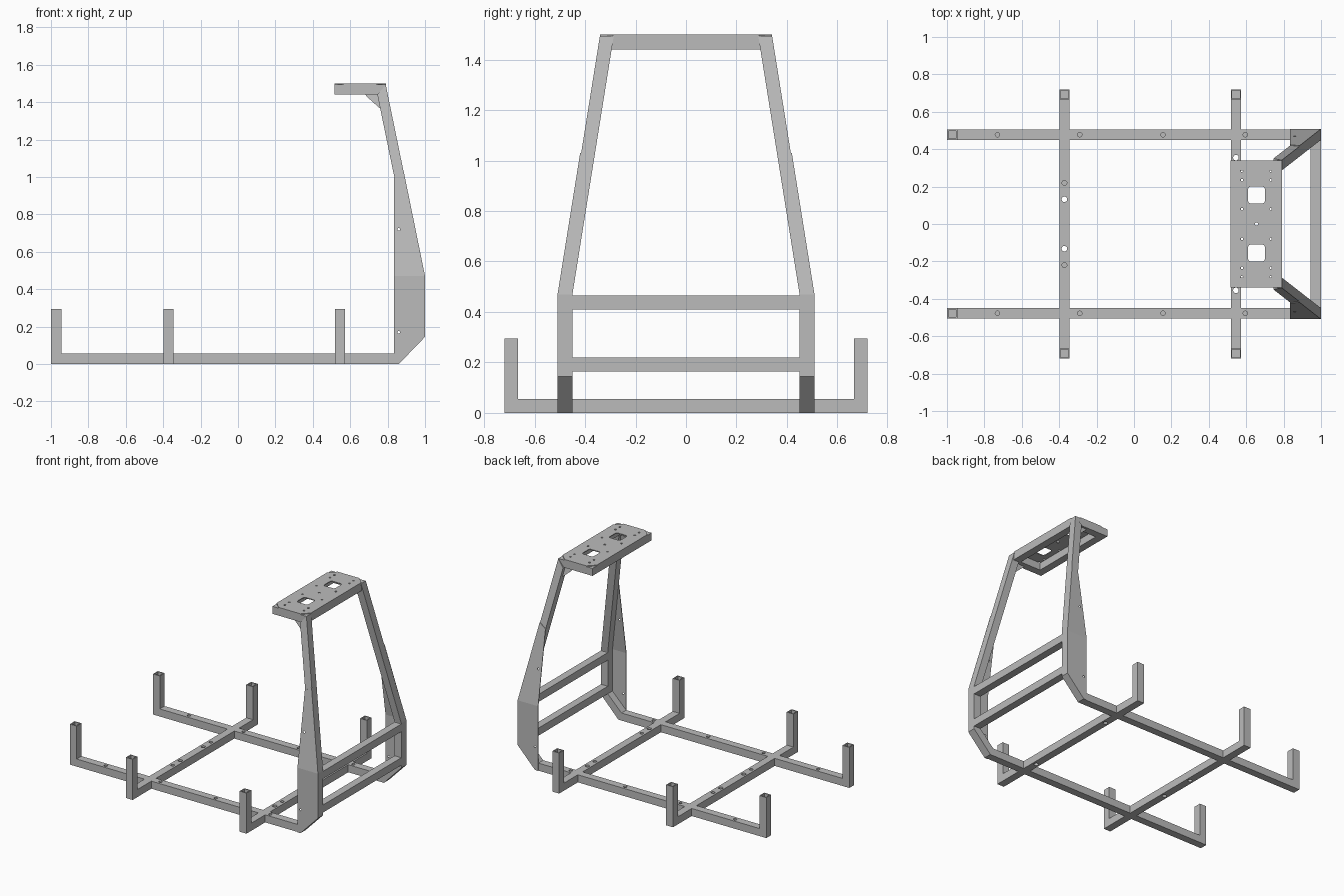
import bpy, bmesh
from math import pi
from mathutils import Matrix, Vector

cube = bpy.data.objects.get("Cube")
if cube:
    bpy.data.objects.remove(cube, do_unlink=True)

GREY = (0.5, 0.5, 0.5, 1)
steel = bpy.data.materials.new("steel_grey")
steel.use_nodes = True
steel.diffuse_color = GREY
steel.node_tree.nodes["Principled BSDF"].inputs["Base Color"].default_value = GREY

T = 0.055       # tube width
POST = 0.295    # height of the short posts
BEND = 0.47     # height where the legs start leaning inward


def finish(name, bm):
    bmesh.ops.recalc_face_normals(bm, faces=bm.faces)
    mesh = bpy.data.meshes.new(name)
    bm.to_mesh(mesh)
    bm.free()
    mesh.materials.append(steel)
    obj = bpy.data.objects.new(name, mesh)
    bpy.context.scene.collection.objects.link(obj)
    return obj


def loft(name, rings):
    """Closed solid through matching rings of points."""
    bm = bmesh.new()
    loops = [[bm.verts.new(p) for p in ring] for ring in rings]
    for a, b in zip(loops, loops[1:]):
        for i in range(len(a)):
            j = (i + 1) % len(a)
            bm.faces.new((a[i], a[j], b[j], b[i]))
    bm.faces.new(loops[0])
    bm.faces.new(loops[-1])
    return finish(name, bm)


def add_box(bm, lo, hi, round_corners=0):
    lo, hi = Vector(lo), Vector(hi)
    m = Matrix.Translation((lo + hi) / 2) @ Matrix.Diagonal((*(hi - lo), 1))
    verts = bmesh.ops.create_cube(bm, size=1, matrix=m)["verts"]
    if round_corners:
        edges = {e for v in verts for e in v.link_edges
                 if abs(e.verts[0].co.z - e.verts[1].co.z) > 0.001}
        bmesh.ops.bevel(bm, geom=list(edges), offset=round_corners, segments=4,
                        profile=0.5, affect="EDGES")


def add_drill(bm, centre, radius, depth, along_y=False):
    m = Matrix.Translation(centre)
    if along_y:
        m = m @ Matrix.Rotation(pi / 2, 4, "X")
    bmesh.ops.create_cone(bm, cap_ends=True, segments=20, radius1=radius,
                          radius2=radius, depth=depth, matrix=m)


def cut(obj, bm):
    """Subtract the cutter mesh from the object and bake the result."""
    cutter = finish("cutter", bm)
    cutter.hide_render = True
    mod = obj.modifiers.new("holes", "BOOLEAN")
    mod.operation, mod.solver, mod.object = "DIFFERENCE", "EXACT", cutter
    graph = bpy.context.evaluated_depsgraph_get()
    baked = bpy.data.meshes.new_from_object(obj.evaluated_get(graph))
    obj.modifiers.clear()
    obj.data = baked
    bpy.data.objects.remove(cutter, do_unlink=True)


def lean(base, z):
    return base - 0.16 * max(0, z - BEND)


def post_bore(bm, x, y):
    r = T / 2 - 0.007
    add_box(bm, (x - r, y - r, 0.03), (x + r, y + r, POST + 0.05))


# Side frames: front post, floor rail, kicked-up heel and leaning leg in one tube
SIDE_PATH = [((-1, POST), (T - 1, POST)), ((-1, 0), (T - 1, T)),
             ((0.86, 0), (0.835, T)), ((1, 0.145), (1 - T, 0.165)),
             ((1, BEND), (1 - T, BEND)), ((0.79, 1.493), (0.745, 1.44))]
for side, s in (("left", 1), ("right", -1)):
    # the model faces -y, so sides here are the two ends along y
    end = "back" if s > 0 else "front"
    rail = loft(end + "_side_frame", [
        [(xo, s * lean(0.505, zo), zo), (xo, s * lean(0.45, zo), zo),
         (xi, s * lean(0.45, zi), zi), (xi, s * lean(0.505, zi), zi)]
        for (xo, zo), (xi, zi) in SIDE_PATH])
    bm = bmesh.new()
    post_bore(bm, T / 2 - 1, s * 0.4775)
    for x in (-0.73, -0.29, 0.155, 0.595):
        add_drill(bm, (x, s * 0.4775, 0.05), 0.012, 0.085)
    cut(rail, bm)

    # Folded reinforcing plate on the outside of each leg
    plate = loft(end + "_leg_plate", [
        [(x0, s * lean(0.504, z), z), (x1, s * lean(0.504, z), z),
         (x1, s * lean(0.509, z), z), (x0, s * lean(0.509, z), z)]
        for z, x0, x1 in ((0, 0.835, 0.86), (0.145, 0.835, 1), (BEND, 0.835, 1),
                          (1.0, 0.835, 0.892), (1.03, 0.88, 0.886))])
    bm = bmesh.new()
    for z in (0.17, 0.72):
        add_drill(bm, (0.86, s * lean(0.505, z), z), 0.007, 0.06, along_y=True)
    cut(plate, bm)

    # Small gusset below the head frame
    loft(end + "_gusset", [
        [(x0, s * lean(0.472, z), z), (x1, s * lean(0.472, z), z),
         (x1, s * lean(0.479, z), z), (x0, s * lean(0.479, z), z)]
        for z, x0, x1 in ((1.37, 0.755, 0.765), (1.43, 0.688, 0.75), (1.442, 0.68, 0.75))])

# Cross members with an upright post at both ends
W = 0.72
CROSS_PATH = [((-W, POST), (T - W, POST)), ((-W, 0), (T - W, T)),
              ((W, 0), (W - T, T)), ((W, POST), (W - T, POST))]
for name, x, through, blind in (("right_cross_member", -0.372, 0.132, 0.22),
                                ("left_cross_member", 0.545, 0.355, 0.27)):
    a, b = x - T / 2, x + T / 2
    bar = loft(name, [[(a, yo, zo), (b, yo, zo), (b, yi, zi), (a, yi, zi)]
                      for (yo, zo), (yi, zi) in CROSS_PATH])
    bm = bmesh.new()
    for s in (1, -1):
        post_bore(bm, x, s * (W - T / 2))
        add_drill(bm, (x, s * through, T / 2), 0.015, 0.2)
        add_drill(bm, (x, s * blind, 0.05), 0.013, 0.085)
    cut(bar, bm)

# Two rungs between the legs
for name, z in (("lower_rung", 0.165), ("upper_rung", 0.41)):
    bm = bmesh.new()
    add_box(bm, (1 - T, -0.455, z), (1, 0.455, z + T))
    finish(name, bm)

# Head frame: an open rectangle of tube
X0, X1, Y1 = 0.515, 0.79, 0.34
head = bmesh.new()
add_box(head, (X0, -Y1, 1.44), (X1, Y1, 1.494))
head = finish("head_frame", head)
bm = bmesh.new()
add_box(bm, (X0 + T, T - Y1, 1.3), (X1 - T, Y1 - T, 1.6))
cut(head, bm)

# Mounting plate with clipped corners, two windows and bolt holes
C = 0.05
outline = [(X0 + C, -Y1), (X1 - C, -Y1), (X1, C - Y1), (X1, Y1 - C),
           (X1 - C, Y1), (X0 + C, Y1), (X0, Y1 - C), (X0, C - Y1)]
top = loft("mounting_plate", [[(x, y, z) for x, y in outline] for z in (1.494, 1.5)])
bm = bmesh.new()
for s in (1, -1):
    add_box(bm, (0.61, s * 0.155 - 0.045, 1.48), (0.70, s * 0.155 + 0.045, 1.52), 0.015)
    for x in (0.577, 0.732):
        for y in (0.08, 0.235, 0.285):
            add_drill(bm, (x, s * y, 1.5), 0.007, 0.05)
add_drill(bm, (0.655, 0, 1.5), 0.009, 0.05)
cut(top, bm)
